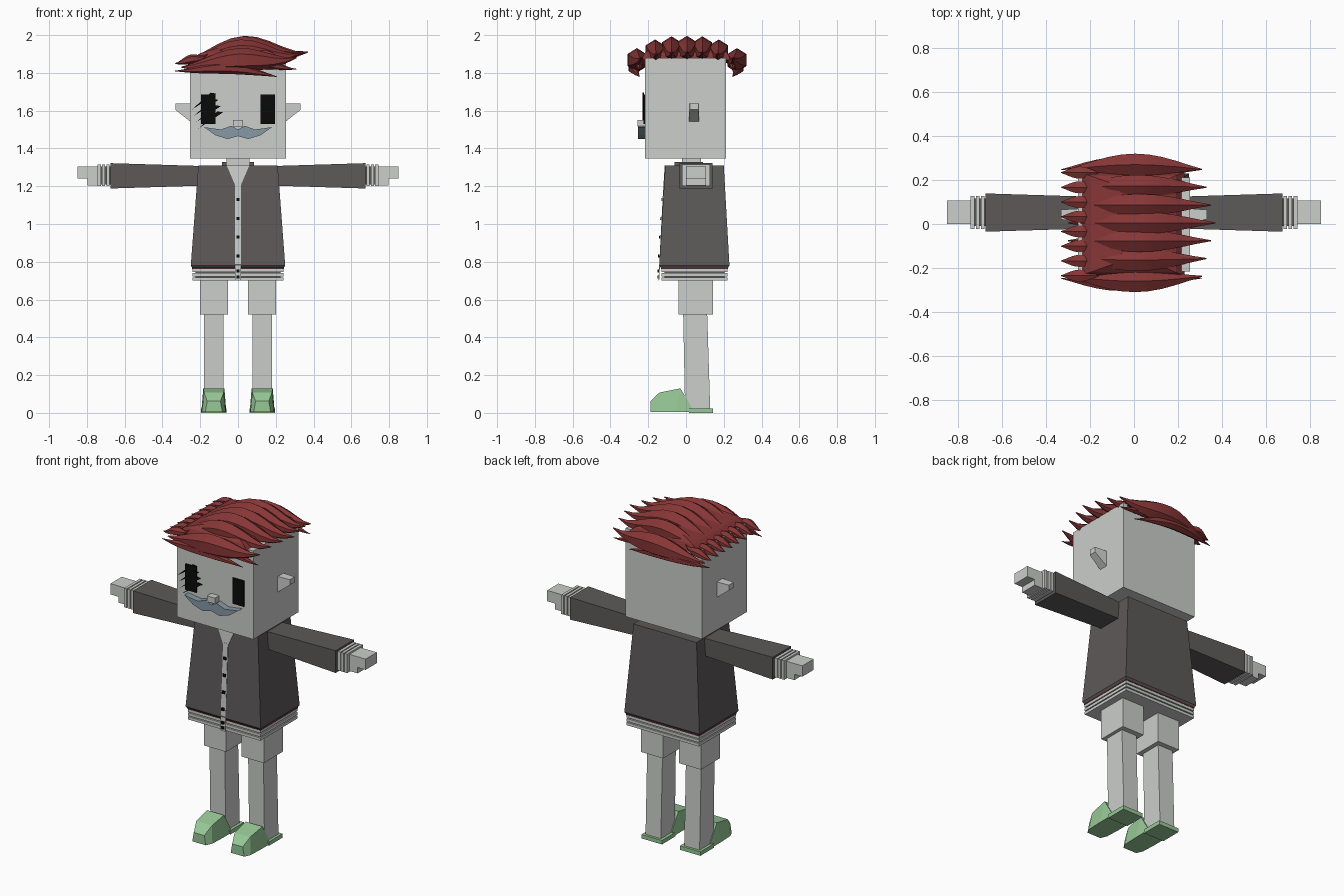
import bpy, bmesh, math

cube = bpy.data.objects.get("Cube")
if cube:
    bpy.data.objects.remove(cube, do_unlink=True)


def material(name, red, green, blue):
    """Make a flat material from linear values."""
    colour = (red, green, blue, 1)
    result = bpy.data.materials.new(name)
    result.use_nodes = True
    result.diffuse_color = colour
    shader = result.node_tree.nodes["Principled BSDF"]
    shader.inputs["Base Color"].default_value = colour
    return result


pale = material("pale_grey", .6, .62, .6)
charcoal = material("charcoal", .11, .1, .1)
dark_red = material("dark_red", .24, .036, .036)
green = material("soft_green", .31, .58, .31)
grey_blue = material("grey_blue", .24, .32, .38)
black = material("black", .003, .003, .003)
maroon = material("maroon", .08, .02, .03)


def loft(name, mat, rings, smooth=False):
    """Skin a series of equal rings and cap both ends."""
    bm = bmesh.new()
    loops = [[bm.verts.new(point) for point in ring] for ring in rings]
    for lower, upper in zip(loops, loops[1:]):
        for i in range(len(lower)):
            bm.faces.new((lower[i - 1], lower[i], upper[i], upper[i - 1]))
    bm.faces.new(loops[0])
    bm.faces.new(loops[-1])
    bmesh.ops.recalc_face_normals(bm, faces=bm.faces)
    mesh = bpy.data.meshes.new(name)
    bm.to_mesh(mesh)
    bm.free()
    mesh.materials.append(mat)
    part = bpy.data.objects.new(name, mesh)
    bpy.context.collection.objects.link(part)
    if smooth:
        bpy.ops.object.select_all(action="DESELECT")
        part.select_set(True)
        bpy.context.view_layer.objects.active = part
        bpy.ops.object.shade_smooth_by_angle(angle=math.radians(40))


def rectangle(across, up):
    """Corners of a rectangle from two ranges."""
    (left, right), (low, high) = across, up
    return [(left, low), (right, low), (right, high), (left, high)]


def level(z, x, y):
    return [(across, deep, z) for across, deep in rectangle(x, y)]


def section(x, y, z):
    return [(x, deep, up) for deep, up in rectangle(y, z)]


def box(name, mat, x, y, z):
    loft(name, mat, [level(height, x, y) for height in z])


def plate(name, mat, outline, y):
    """Push an x, z outline through a range of y."""
    loft(name, mat, [[(across, deep, up) for across, up in outline] for deep in y])


def around(middle, half):
    return middle - half, middle + half


# Head, neck and nose
face = -.217
head_half = around(0, .254)
box("head", pale, x=head_half, y=(face, .212), z=(1.347, 1.88))
box("neck", pale, x=around(0, .06), y=(-.02, .08), z=(1.29, 1.35))
box("nose", pale, x=around(0, .027), y=(face - .04, face), z=(1.515, 1.55))

# Eyelashes: slanted spikes across one eye
for i in range(4):
    left, base = .012 * i - .245, 1.625 - .033 * i
    spike = [(left, base - .02), (left + .13, base + .065), (left + .1, base + .07)]
    plate("eyelash", black, spike, y=(face - .014, face - .006))

# Jacket body, flared toward the hem
hem, shoulder = .78, 1.31


def jacket_level(z):
    flare = .04 * (shoulder - z) / (shoulder - hem)
    return level(z, around(0, .21 + flare), (-.11 - flare * .8, .2 + flare * .75))


under_hem = level(hem - .015, around(0, .24), (-.13, .22))
loft("jacket_body", charcoal, [under_hem, jacket_level(hem), jacket_level(shoulder)])

# Ribbed waistband
box("waist_trim", maroon, x=around(0, .243), y=(-.133, .223), z=(hem - .018, hem - .01))
box("waist_core", charcoal, x=around(0, .225), y=(-.115, .205), z=(.702, .77))
for i in range(3):
    low = .7 + i * .023
    box("waist_rib", pale, x=around(0, .241), y=(-.131, .221), z=(low, low + .017))


def front_panel(name, mat, outline, lift):
    """Thin plate that follows the slope of the jacket front."""
    front = [(x, jacket_level(max(z, hem))[0][1], z) for x, z in outline]
    loft(name, mat, [front, [(x, y - lift, z) for x, y, z in front]])


# Shirt opening, strip and buttons
neckline = [(-.06, shoulder), (.06, shoulder), (0, 1.17)]
front_panel("shirt_opening", pale, neckline, lift=.003)
front_panel("button_strip", pale, rectangle(around(0, .016), (.7, 1.22)), lift=.004)
for i in range(4):
    button = rectangle(around(0, .009), around(.83 + i * .1, .008))
    front_panel("button", black, button, lift=.009)
for height in (.72, .75):
    button = rectangle(around(0, .009), around(height, .008))
    front_panel("hem_button", black, button, lift=.009)

# Paired parts
for side, name in ((1, "left_"), (-1, "right_")):
    def span(inner, outer):
        return side * inner, side * outer

    # Eye, ear and moustache half
    eye = rectangle(span(.12, .195), (1.53, 1.685))
    plate(name + "eye", black, eye, y=(face - .008, face))
    ear_root = section(side * .25, (.015, .07), (1.54, 1.637))
    ear_tip = section(side * .332, (.02, .065), (1.605, 1.637))
    loft(name + "ear", pale, [ear_root, ear_tip])
    curl = [(0, .03), (.035, .05), (.09, .03), (.18, .043), (.12, 0), (.055, -.02), (0, -.005)]
    whiskers = [(side * across, 1.47 + up) for across, up in curl]
    plate(name + "moustache", grey_blue, whiskers, y=(face - .038, face))

    # Collar and sleeve
    box(name + "collar", charcoal, x=span(.06, .085), y=(-.06, .09), z=(1.29, 1.328))

    def sleeve_end(x, half):
        return section(side * x, around(.052, half + .02), around(1.255, half))

    loft(name + "sleeve", charcoal, [sleeve_end(.19, .052), sleeve_end(.675, .067)])

    # Ribbed cuff
    box(name + "cuff_core", charcoal, x=span(.67, .74), y=(-.01, .115), z=(1.21, 1.305))
    for i in range(3):
        start = .68 + i * .023
        box(name + "cuff_rib", pale, x=span(start, start + .017), y=(-.022, .127), z=(1.2, 1.315))

    # Hand
    hand = (0, .107)
    box(name + "palm", pale, x=span(.735, .797), y=hand, z=(1.205, 1.305))
    box(name + "fingers", pale, x=span(.79, .85), y=hand, z=(1.24, 1.305))

    # Leg, leaning back a little toward the heel
    box(name + "shorts", pale, x=span(.052, .2), y=(-.04, .143), z=(.52, .71))
    shin = span(.078, .18)
    ankle, knee = level(.02, shin, (-.005, .128)), level(.53, shin, (-.015, .112))
    loft(name + "leg", pale, [ankle, knee])

    # Shoe, lofted from toe to ankle
    middle = side * .128

    def shoe_ring(y, high, half, lean=0):
        sole = [(x, y, .006) for x in around(middle, half)]
        upper = [(x, y + lean, high) for x in around(middle, half - .01)]
        return sole + upper[::-1]

    loft(name + "shoe", green, [
        shoe_ring(y=-.188, high=.062, half=.045),
        shoe_ring(y=-.15, high=.108, half=.062, lean=.01),
        shoe_ring(y=-.06, high=.13, half=.066, lean=.03),
        shoe_ring(y=.03, high=.03, half=.066)])
    box(name + "heel_sole", green, x=around(middle, .068), y=(.015, .143), z=(0, .024))


def lock(name, y, x, z, wide, tall, rise=0, flick=0, bow=0):
    """Six-sided lock of hair, swelling in the middle and pointed at the ends."""
    start, tip = x
    steps = 10
    rings = []
    for step in range(steps + 1):
        t = step / steps
        swell = math.sin(math.pi * t)
        size = max(swell, 0) ** 1.2 + .05
        across = start + (tip - start) * t
        deep = y + bow * swell
        up = z + rise * swell ** 2 + flick * t ** 4
        turns = [math.pi * (k / 3 + .5) for k in range(6)]
        rings.append([(across, deep + wide * size * math.cos(turn),
                       up + tall * size * math.sin(turn)) for turn in turns])
    loft(name, dark_red, rings, smooth=True)


# Locks swept sideways over the head, lower and shorter toward front and back
half_row = 3
for i in range(-half_row, half_row + 1):
    edge = i / half_row
    drop = abs(edge) ** 3
    lock("hair_lock", y=.005 + .243 * edge, x=(-.3, .37 - .06 * abs(edge)),
         z=1.86 - .03 * drop, wide=.055, tall=.06, rise=.07 - .035 * drop,
         flick=.05, bow=.022 * edge ** 3)

# Short tufts on the swept side
tufts = 8
for i in range(tufts):
    lock("hair_tuft", y=.067 * i - .235, x=(-.333, -.16), z=1.85,
         wide=.03, tall=.024, rise=.02, flick=.05)

# Fringe at the front and its match at the back
for facing in (-1, 1):
    edge = facing * .247
    lock("hair_fringe", y=edge, x=(-.333, .205), z=1.81, wide=.03, tall=.03,
         rise=.018, flick=-.03, bow=facing * .03)
    lock("hair_fringe_tip", y=edge, x=(0, .31), z=1.82, wide=.02, tall=.02, rise=.02)

# Cap filling between the locks
cap_low = level(1.868, (-.25, .23), around(0, .235))
cap_middle = level(1.905, (-.2, .19), around(0, .22))
cap_top = level(1.945, (-.06, .08), around(0, .17))
loft("hair_cap", dark_red, [cap_low, cap_middle, cap_top])
